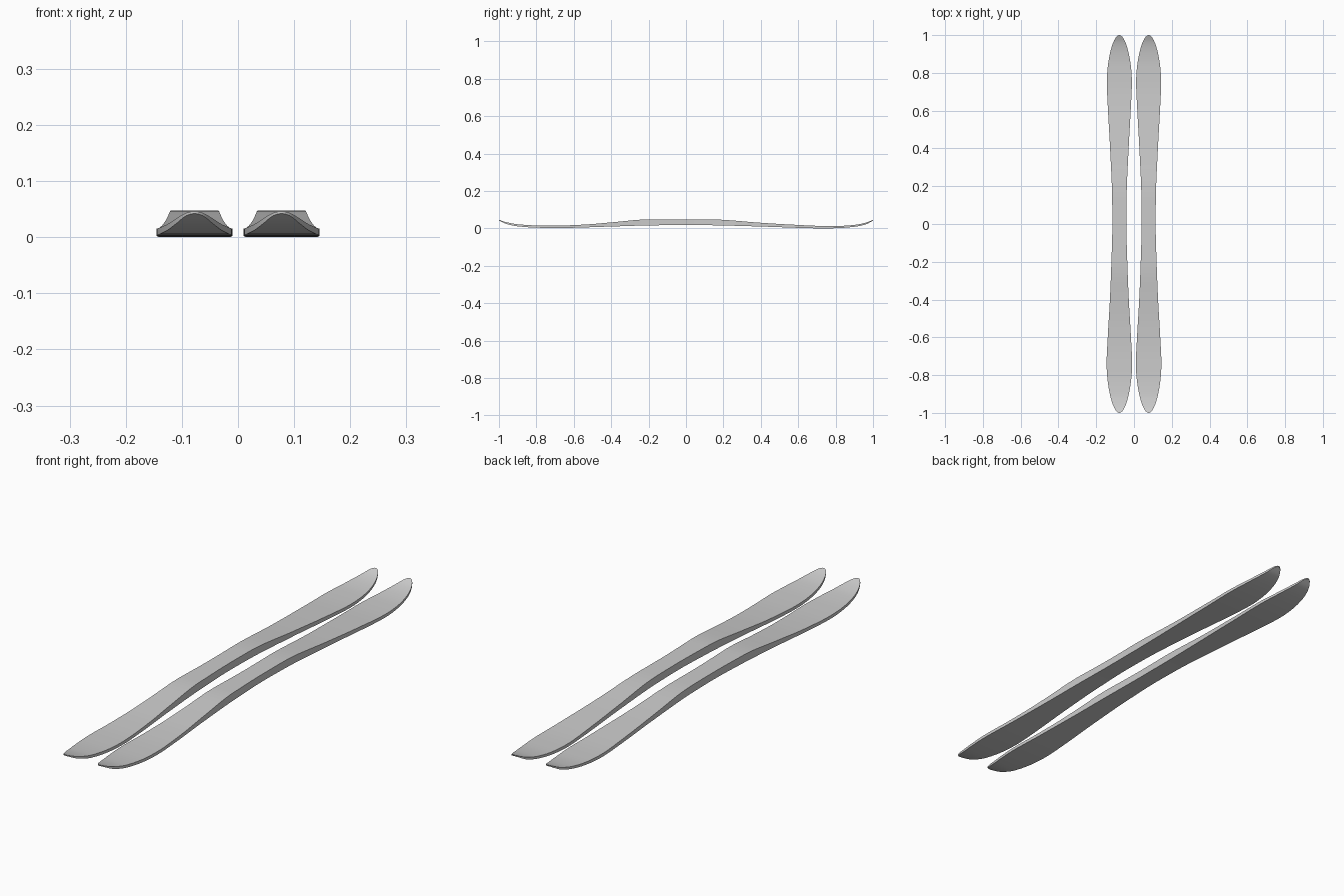
import bpy, bmesh, math

if "Cube" in bpy.data.objects:
    bpy.data.objects.remove(bpy.data.objects["Cube"], do_unlink=True)

grey = bpy.data.materials.new("light grey")
grey.use_nodes = True
grey.diffuse_color = (0.6, 0.6, 0.6, 1)
grey.node_tree.nodes["Principled BSDF"].inputs["Base Color"].default_value = (0.6, 0.6, 0.6, 1)

# profiles along the length: (y, value)
WIDTH = [(-1, .060), (-.9, .064), (-.74, .0675), (-.6, .0615), (-.4, .050), (-.2, .042),
         (0, .037), (.13, .038), (.4, .049), (.6, .060), (.76, .0665), (.9, .064), (1, .060)]
BASE = [(-1, .042), (-.96, .024), (-.9, .011), (-.8, .004), (-.7, .002), (-.4, .010), (-.2, .016),
        (0, .018), (.13, .017), (.4, .010), (.75, .0), (.84, .003), (.91, .010), (.96, .021), (1, .042)]
DECK = [(-1, .046), (-.96, .033), (-.9, .022), (-.8, .016), (-.7, .015), (-.55, .020), (-.4, .032),
        (-.2, .048), (.13, .048), (.4, .030), (.55, .021), (.75, .013), (.84, .014), (.91, .020),
        (.96, .030), (1, .046)]


def sample(keys, y):
    """Monotone cubic interpolation, so flat stretches stay flat."""
    slopes = [(b[1] - a[1]) / (b[0] - a[0]) for a, b in zip(keys, keys[1:])]
    tangents = [slopes[0]]
    for a, b in zip(slopes, slopes[1:]):
        tangents.append(2 * a * b / (a + b) if a * b > 0 else 0)
    tangents.append(slopes[-1])
    for i, (a, b) in enumerate(zip(keys, keys[1:])):
        if y <= b[0] or i == len(slopes) - 1:
            h = b[0] - a[0]
            t = (y - a[0]) / h
            return (a[1] * (1 + 2 * t) * (1 - t) ** 2 + b[1] * t * t * (3 - 2 * t)
                    + h * t * (1 - t) * (tangents[i] * (1 - t) - tangents[i + 1] * t))


def half_width(y):
    # elliptical rounding at both ends
    d = max(0, (abs(y) - .74) / .26)
    return max(sample(WIDTH, y) * math.sqrt(max(0, 1 - d * d)), .002)


def make_ski(name, x):
    bm = bmesh.new()
    # stations crowd toward the rounded ends
    steps = 72
    ys = sorted([-math.cos(math.pi * i / steps) for i in range(steps + 1)] + [-.2, .13])
    rings = []
    for y in ys:
        w, low, high = half_width(y), sample(BASE, y), sample(DECK, y)
        rings.append([bm.verts.new((x + sx * w, y, z))
                      for sx, z in ((-1, low), (1, low), (1, high), (-1, high))])
    for a, b in zip(rings, rings[1:]):
        for i in range(4):
            j = (i + 1) % 4
            bm.faces.new((a[i], a[j], b[j], b[i]))
    bm.faces.new(rings[0])
    bm.faces.new(rings[-1])
    bmesh.ops.recalc_face_normals(bm, faces=bm.faces)
    mesh = bpy.data.meshes.new(name)
    bm.to_mesh(mesh)
    bm.free()
    mesh.materials.append(grey)
    ski = bpy.data.objects.new(name, mesh)
    bpy.context.collection.objects.link(ski)
    bpy.ops.object.select_all(action='DESELECT')
    ski.select_set(True)
    bpy.context.view_layer.objects.active = ski
    bpy.ops.object.shade_smooth_by_angle(angle=math.radians(35))


for name, x in (("left_ski", .0775), ("right_ski", -.0775)):
    make_ski(name, x)
